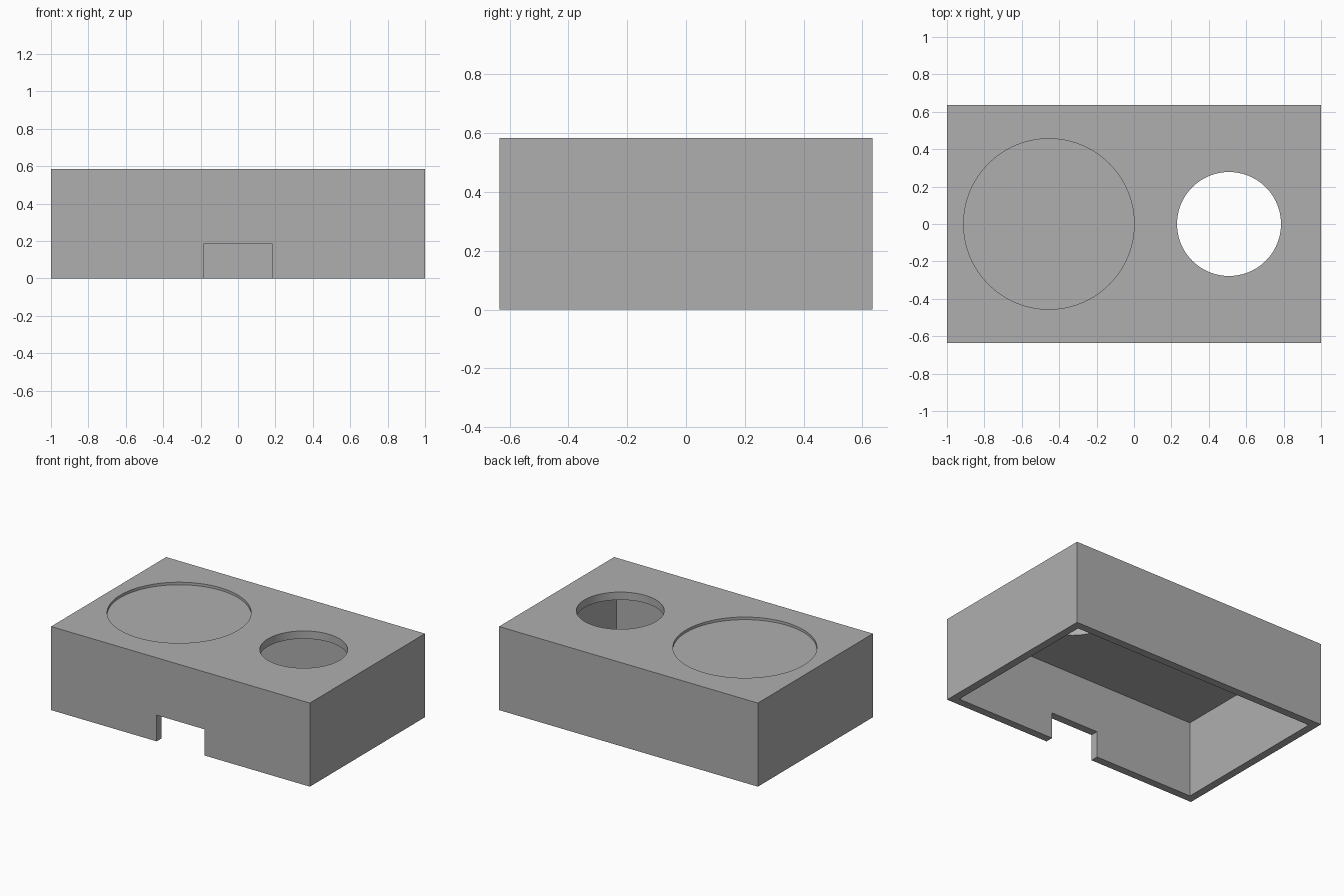
import bpy
import math

# Remove the default cube
default = bpy.data.objects.get("Cube")
if default:
    bpy.data.objects.remove(default, do_unlink=True)

W, D, H = 2.0, 1.27, 0.584    # outer size
T = 0.0545                    # wall and top thickness
OVER = 0.1                    # cutter overshoot


def box(name, x, y, z):
    """Box spanning the given (low, high) ranges."""
    ranges = (x, y, z)
    bpy.ops.mesh.primitive_cube_add(size=1, location=[sum(r) / 2 for r in ranges])
    ob = bpy.context.object
    ob.name = name
    ob.scale = [r[1] - r[0] for r in ranges]
    bpy.ops.object.transform_apply(location=True, rotation=False, scale=True)
    return ob


def disc(name, x, radius, depth):
    """Upright cylinder reaching depth below the top face."""
    height = depth + OVER
    bpy.ops.mesh.primitive_cylinder_add(
        vertices=96, radius=radius, depth=height,
        location=(x, 0, H - depth + height / 2))
    ob = bpy.context.object
    ob.name = name
    return ob


# Outer shell of the open-bottomed housing
housing = box("housing", (-W / 2, W / 2), (-D / 2, D / 2), (0, H))

# Hollow inside, front cable notch, shallow round recess, round through hole
cutters = [
    box("hollow_cutter", (-W / 2 + T, W / 2 - T), (-D / 2 + T, D / 2 - T), (-OVER, H - T)),
    box("notch_cutter", (-0.184, 0.184), (-D / 2 - OVER, -D / 2 + T + OVER), (-OVER, 0.183)),
    disc("recess_cutter", -0.455, 0.456, 0.018),
    disc("hole_cutter", 0.508, 0.278, T + OVER),
]
bpy.ops.object.select_all(action="DESELECT")
bpy.context.view_layer.objects.active = housing
housing.select_set(True)
for cutter in cutters:
    cutter.hide_render = True
    mod = housing.modifiers.new(cutter.name, "BOOLEAN")
    mod.operation = "DIFFERENCE"
    mod.solver = "EXACT"
    mod.object = cutter
    bpy.ops.object.modifier_apply(modifier=mod.name)
    bpy.data.objects.remove(cutter, do_unlink=True)

# Smooth round walls, sharp edges elsewhere
bpy.ops.object.shade_smooth_by_angle(angle=math.radians(30))

# Single grey material
grey = bpy.data.materials.new("plain_grey")
grey.use_nodes = True
colour = (0.43, 0.43, 0.43, 1)
grey.diffuse_color = colour
grey.node_tree.nodes["Principled BSDF"].inputs["Base Color"].default_value = colour
housing.data.materials.clear()
housing.data.materials.append(grey)
